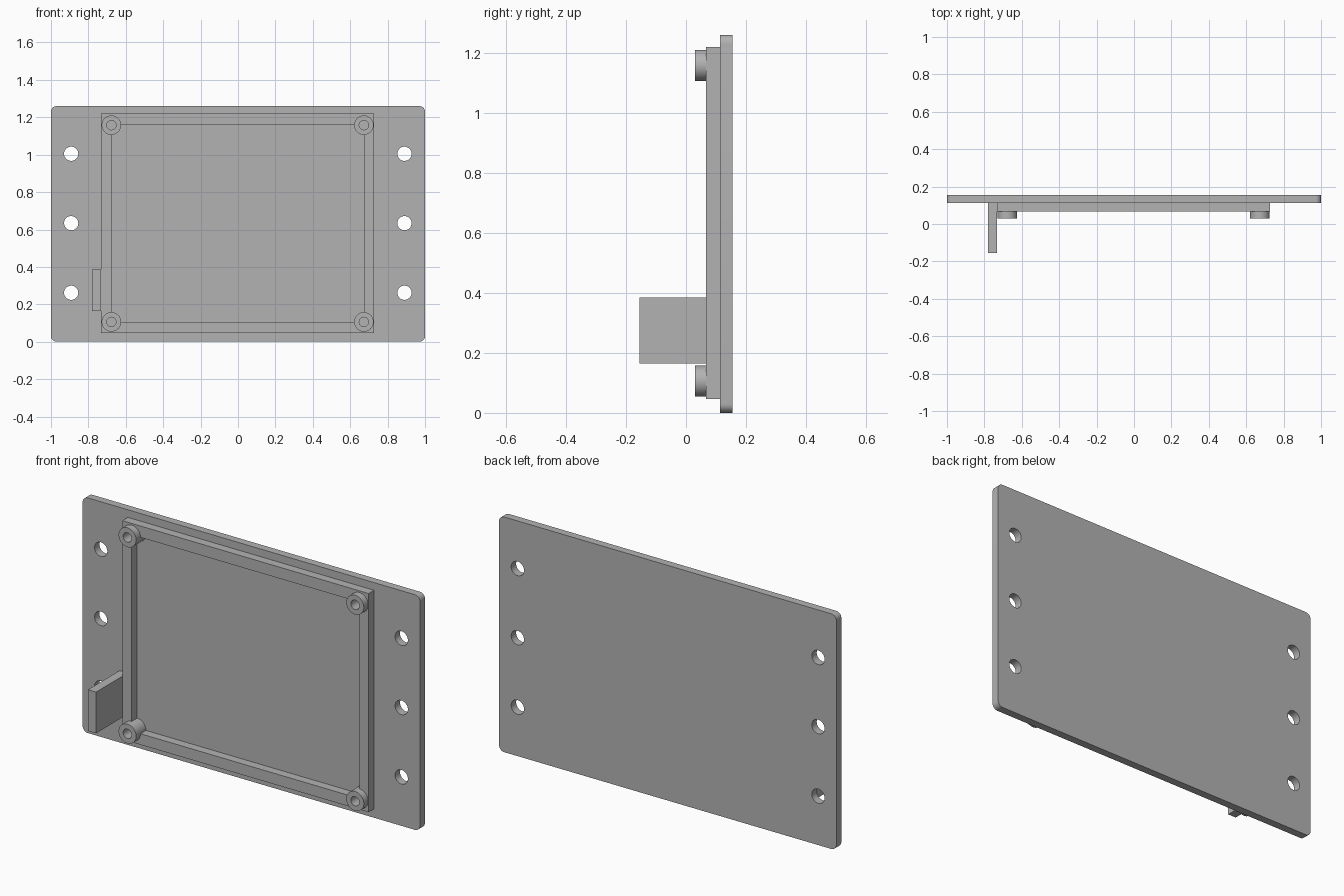
import bpy, bmesh
from math import sin, cos, pi, radians

cube = bpy.data.objects.get("Cube")
if cube:
    bpy.data.objects.remove(cube)

grey = bpy.data.materials.new("plain grey")
grey.use_nodes = True
colour = (0.45, 0.45, 0.45, 1)
grey.diffuse_color = colour
grey.node_tree.nodes["Principled BSDF"].inputs["Base Color"].default_value = colour


def arc(cx, cz, r, start=0, sweep=2 * pi, steps=40):
    """Points along an arc; a full turn leaves out the repeated end point."""
    count = steps if sweep >= 2 * pi else steps + 1
    return [(cx + r * cos(start + sweep * i / steps),
             cz + r * sin(start + sweep * i / steps)) for i in range(count)]


def rectangle(x0, x1, z0, z1):
    return [(x0, z0), (x1, z0), (x1, z1), (x0, z1)]


def rounded(x0, x1, z0, z1, r):
    centres = rectangle(x0 + r, x1 - r, z0 + r, z1 - r)
    return [p for i, (x, z) in enumerate(centres)
            for p in arc(x, z, r, pi + i * pi / 2, pi / 2, 8)]


def notched(x0, x1, z0, z1, r):
    """Rectangle whose corners swell outward into round pockets."""
    return [p for i, (x, z) in enumerate(rectangle(x0, x1, z0, z1))
            for p in arc(x, z, r, pi / 2 + i * pi / 2, 3 * pi / 2, 30)]


def slab(name, outlines, front, back):
    """Extrude outlines (first is the rim, the rest are holes) along y."""
    curve = bpy.data.curves.new(name, 'CURVE')
    curve.dimensions = '2D'
    curve.fill_mode = 'BOTH'
    curve.extrude = (back - front) / 2
    for points in outlines:
        spline = curve.splines.new('POLY')
        spline.points.add(len(points) - 1)
        for point, (x, z) in zip(spline.points, points):
            point.co = (x, z, 0, 1)
        spline.use_cyclic_u = True
    source = bpy.data.objects.new(name + " outline", curve)
    bpy.context.collection.objects.link(source)
    bpy.context.view_layer.update()
    mesh = bpy.data.meshes.new_from_object(
        source.evaluated_get(bpy.context.evaluated_depsgraph_get()))
    bpy.data.objects.remove(source)
    bpy.data.curves.remove(curve)

    # Stand the slab upright and weld its caps to its walls
    bm = bmesh.new()
    bm.from_mesh(mesh)
    bmesh.ops.remove_doubles(bm, verts=bm.verts, dist=1e-5)
    for v in bm.verts:
        x, z, depth = v.co
        v.co = (x, (front + back) / 2 - depth, z)
    bmesh.ops.recalc_face_normals(bm, faces=bm.faces)
    bm.to_mesh(mesh)
    bm.free()
    mesh.name = name
    mesh.materials.clear()
    mesh.materials.append(grey)
    obj = bpy.data.objects.new(name, mesh)
    bpy.context.collection.objects.link(obj)
    bpy.ops.object.select_all(action='DESELECT')
    obj.select_set(True)
    bpy.context.view_layer.objects.active = obj
    bpy.ops.object.shade_smooth_by_angle(angle=radians(30))
    return obj


face = 0.113            # front surface of the panel
root = face + 0.01      # raised parts are sunk slightly into the panel

# Back panel with three mounting holes on each side
holes = [arc(x, z, 0.038) for x in (-0.892, 0.89) for z in (0.262, 0.634, 1.005)]
slab("back_panel", [rounded(-1, 1, 0, 1.26, 0.03)] + holes, face, 0.155)

# Raised rim, with pockets that keep the boss bores open
inner = (-0.677, 0.673, 0.106, 1.158)
slab("raised_rim", [rectangle(-0.733, 0.727, 0.047, 1.219),
                    notched(*inner, 0.04)], 0.067, root)

# Hollow screw bosses at the inner corners of the rim
for label, (x, z) in zip(("lower_right", "lower_left", "upper_left", "upper_right"),
                         rectangle(*inner)):
    slab("screw_boss_" + label, [arc(x, z, 0.052), arc(x, z, 0.025)], 0.03, root)

# Upright tab beside the rim
slab("side_tab", [rectangle(-0.781, -0.733, 0.164, 0.385)], -0.155, root)
